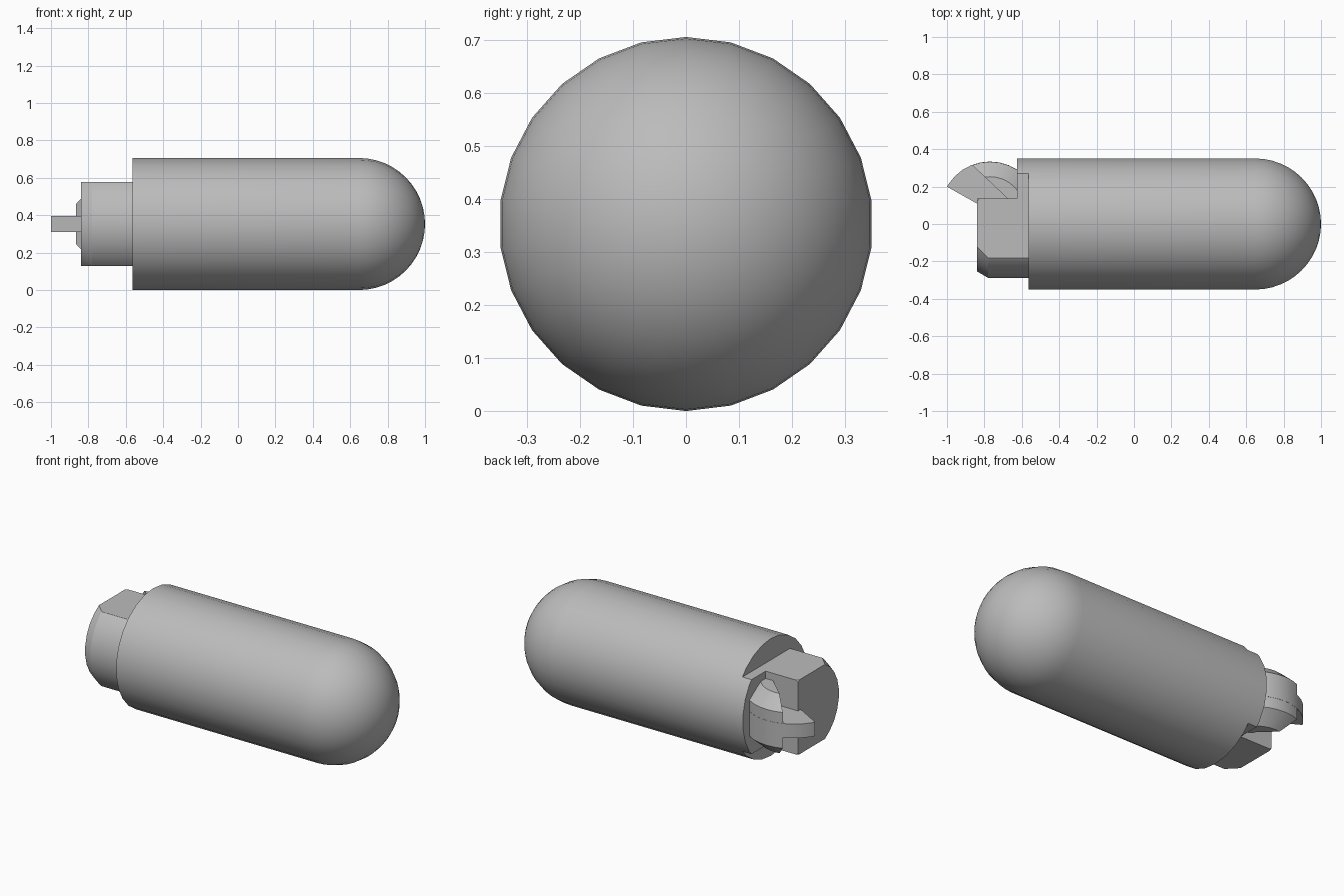
import bpy, bmesh
from math import sin, cos, pi, tau, radians
from mathutils import Vector

default = bpy.data.objects.get("Cube")
if default:
    bpy.data.objects.remove(default)

R = 0.353        # body radius and height of its axis
FLAT = 0.224     # half height of the flattened tail
SIDES = 26

metal = bpy.data.materials.new("plain_grey")
metal.use_nodes = True
GREY = (0.5, 0.5, 0.5, 1)
metal.diffuse_color = GREY
metal.node_tree.nodes["Principled BSDF"].inputs["Base Color"].default_value = GREY


def turned(name, profile, axis, center, sides, cuts=()):
    """Revolve (along, radius) points about an axis, then trim by (point, outward normal) planes."""
    bm = bmesh.new()
    axis, center = Vector(axis), Vector(center)
    out = Vector((0, 0, 1)) if axis.x else Vector((1, 0, 0))
    verts = [bm.verts.new(center + axis * a + out * r) for a, r in profile]
    edges = [bm.edges.new(pair) for pair in zip(verts, verts[1:])]
    bmesh.ops.spin(bm, geom=verts + edges, cent=center, axis=axis,
                   angle=tau, steps=sides, use_merge=False)
    bmesh.ops.remove_doubles(bm, verts=bm.verts, dist=1e-4)
    for point, normal in cuts:
        bmesh.ops.bisect_plane(bm, geom=bm.verts[:] + bm.edges[:] + bm.faces[:],
                               plane_co=point, plane_no=normal, clear_outer=True)
        rim = [e for e in bm.edges if e.is_boundary]
        bmesh.ops.holes_fill(bm, edges=rim, sides=0)
    bmesh.ops.recalc_face_normals(bm, faces=bm.faces)
    mesh = bpy.data.meshes.new(name)
    bm.to_mesh(mesh)
    bm.free()
    mesh.materials.append(metal)
    obj = bpy.data.objects.new(name, mesh)
    bpy.context.collection.objects.link(obj)
    bpy.ops.object.select_all(action="DESELECT")
    obj.select_set(True)
    bpy.context.view_layer.objects.active = obj
    bpy.ops.object.shade_smooth_by_angle(angle=radians(25))
    return obj


X, Z = (1, 0, 0), (0, 0, 1)
MID = (0, 0, R)
flats = [((0, 0, R + FLAT), Z), ((0, 0, R - FLAT), (0, 0, -1))]

# Round-nosed body
nose = [(1 - R + R * sin(i * pi / 24), R * cos(i * pi / 24)) for i in range(12)]
turned("body", [(-0.565, 0), (-0.565, R)] + nose + [(1, 0)], X, MID, SIDES)

# Raised shoulder at the back of the body end
turned("shoulder", [(-0.625, 0), (-0.625, R), (-0.565, R), (-0.565, 0)], X, MID, SIDES,
       flats + [((0, 0.13, 0), (0, -1, 0))])

# Flattened tail block with a chamfered end
turned("tail_block", [(-0.84, 0), (-0.84, 0.255), (-0.78, 0.29), (-0.55, 0.29), (-0.55, 0)],
       X, MID, SIDES, flats + [((0, 0.135, 0), (0, 1, 0))])

# Bevelled hub of the hook, cut off along a diagonal
PIVOT = (-0.77, 0.07, R)
inside = ((0, 0.12, 0), (0, -1, 0))
turned("hook_hub", [(-0.18, 0), (-0.18, 0.183), (-0.108, 0.263),
                    (0.108, 0.263), (0.18, 0.183), (0.18, 0)],
       Z, PIVOT, 32, [((-0.86, 0.31, 0), (-0.69, -0.73, 0)), inside])

# Thin pointed hook blade
turned("hook_blade", [(-0.042, 0), (-0.042, 0.264), (0.042, 0.264), (0.042, 0)],
       Z, PIVOT, 32, [(PIVOT, (-0.49, -0.87, 0))])
